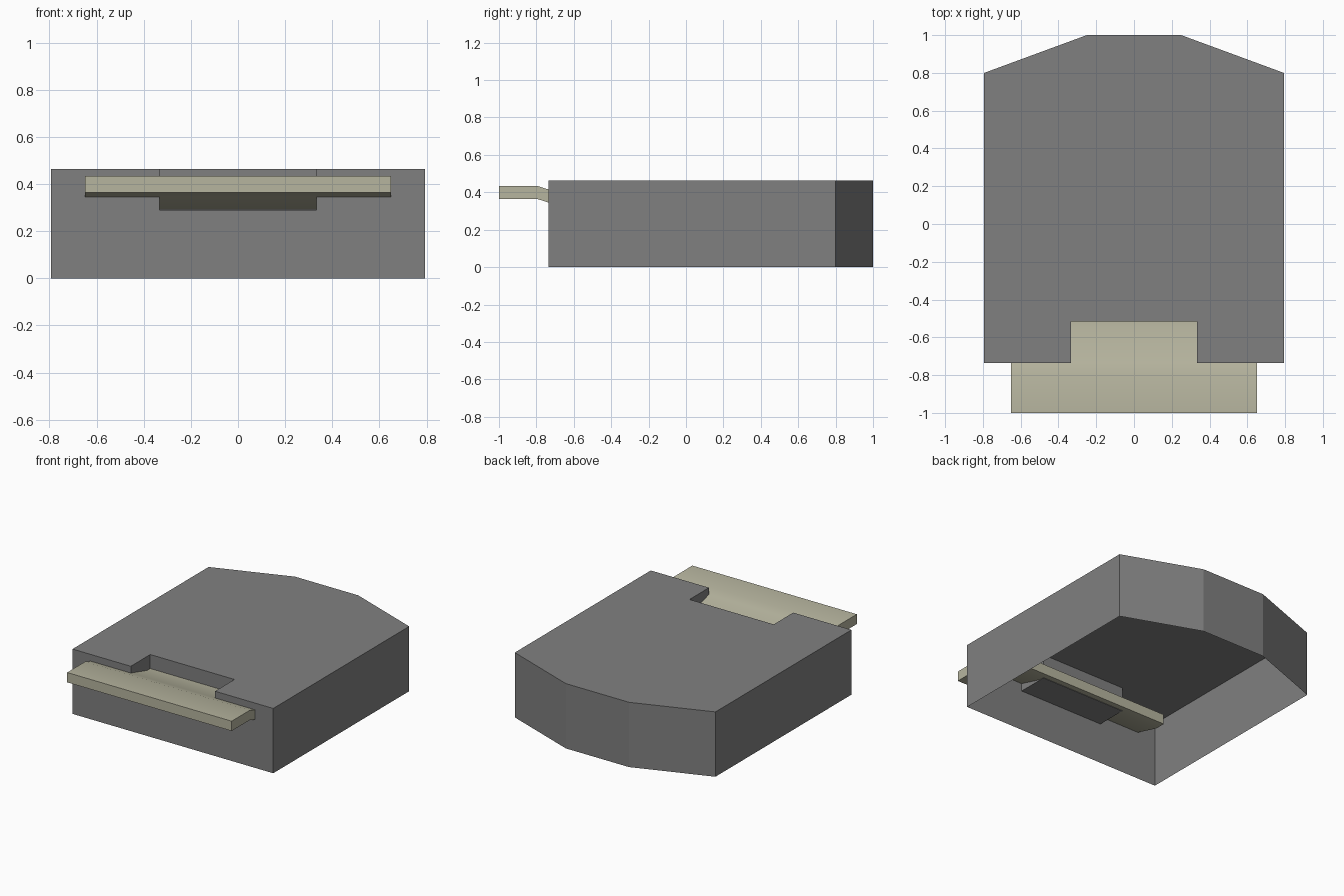
import bpy, bmesh, math

if "Cube" in bpy.data.objects:
    bpy.data.objects.remove(bpy.data.objects["Cube"])


def material(name, rgb):
    m = bpy.data.materials.new(name)
    m.diffuse_color = (*rgb, 1)
    m.use_nodes = True
    m.node_tree.nodes["Principled BSDF"].inputs["Base Color"].default_value = m.diffuse_color
    return m


def finish(bm, name, mat):
    bmesh.ops.remove_doubles(bm, verts=bm.verts, dist=1e-5)
    me = bpy.data.meshes.new(name)
    bm.to_mesh(me)
    bm.free()
    me.materials.append(mat)
    ob = bpy.data.objects.new(name, me)
    bpy.context.collection.objects.link(ob)
    return ob


def face(bm, pts):
    return bm.faces.new([bm.verts.new(p) for p in pts])


grey = material("dark grey", (0.216, 0.216, 0.216))
beige = material("pale khaki", (0.47, 0.46, 0.345))

H, FLOOR = 0.463, 0.29            # shell height, notch floor height
W, NW = 0.793, 0.333              # half widths of shell and notch
F, NB = -0.735, -0.515            # front wall and notch back wall

# Shell: open-bottomed cover with a notched lid
right = [(NW, NB), (NW, F), (W, F), (W, 0.8), (0.25, 1.0)]
outline = right + [(-x, y) for x, y in reversed(right)]
bm = bmesh.new()
face(bm, [(x, y, H) for x, y in outline])
for i, (a, b) in enumerate(zip(outline, outline[1:] + outline[:1])):
    notch = i in (0, len(outline) - 2, len(outline) - 1)
    z = FLOOR if notch else 0
    face(bm, [(*a, z), (*b, z), (*b, H), (*a, H)])
# notch floor and the front wall below it
face(bm, [(-NW, F, FLOOR), (NW, F, FLOOR), (NW, NB, FLOOR), (-NW, NB, FLOOR)])
face(bm, [(-NW, F, 0), (NW, F, 0), (NW, F, FLOOR), (-NW, F, FLOOR)])
finish(bm, "cover_shell", grey)

# Tab: bent strip that passes through the front wall
T, TW = 0.07, 0.65
line = [(-1.0, 0.435), (-0.797, 0.435), (-0.735, 0.415), (-0.55, 0.363), (-0.475, 0.363)]
profile = line + [(y, z - T) for y, z in reversed(line)]
bm = bmesh.new()
f = face(bm, [(-TW, y, z) for y, z in profile])
ext = bmesh.ops.extrude_face_region(bm, geom=[f], use_keep_orig=True)
bmesh.ops.translate(bm, vec=(2 * TW, 0, 0),
                    verts=[g for g in ext["geom"] if isinstance(g, bmesh.types.BMVert)])
bmesh.ops.recalc_face_normals(bm, faces=bm.faces)
tab = finish(bm, "front_tab", beige)
bpy.context.view_layer.objects.active = tab
tab.select_set(True)
bpy.ops.object.shade_smooth_by_angle(angle=math.radians(30))
